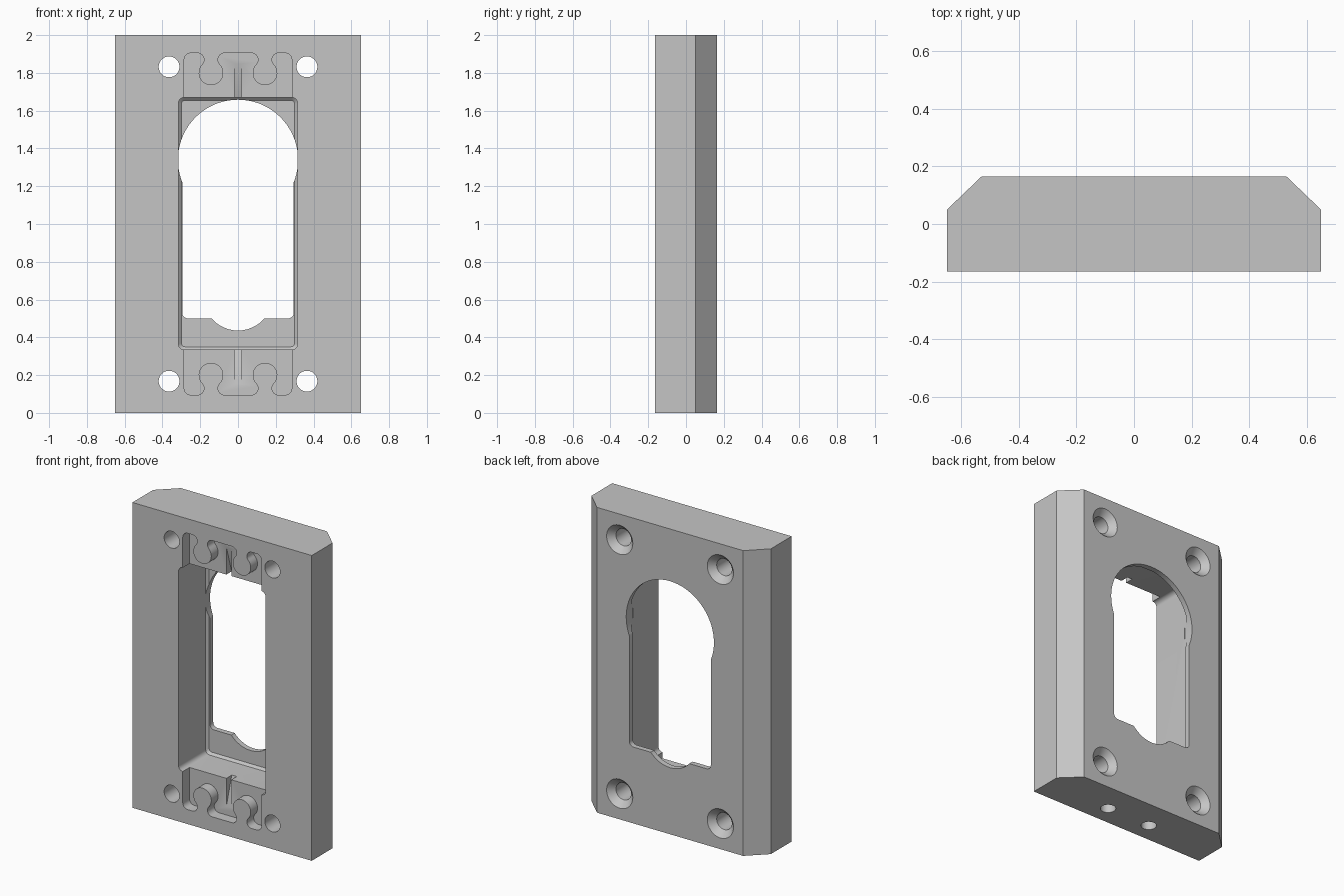
import bpy
import bmesh
from math import sin, cos, radians

if "Cube" in bpy.data.objects:
    bpy.data.objects.remove(bpy.data.objects["Cube"], do_unlink=True)

grey = bpy.data.materials.new("plain_grey")
grey.use_nodes = True
colour = (0.56, 0.56, 0.56, 1)
grey.diffuse_color = colour
grey.node_tree.nodes["Principled BSDF"].inputs["Base Color"].default_value = colour


def arc(cx, cz, r, a0, a1, n=12):
    """Points on an arc, angles in degrees."""
    steps = [radians(a0 + (a1 - a0) * i / n) for i in range(n + 1)]
    return [(cx + r * cos(a), cz + r * sin(a)) for a in steps]


def circle(cx, cz, r, n=48):
    return arc(cx, cz, r, 0, 360, n)[:-1]


def rounded_rect(hx, z0, z1, r):
    return (arc(hx - r, z1 - r, r, 0, 90, 6) + arc(r - hx, z1 - r, r, 90, 180, 6)
            + arc(r - hx, z0 + r, r, 180, 270, 6) + arc(hx - r, z0 + r, r, 270, 360, 6))


def loft(name, rings):
    """Closed solid through rings of 3D points."""
    bm = bmesh.new()
    loops = [[bm.verts.new(p) for p in ring] for ring in rings]
    for a, b in zip(loops, loops[1:]):
        for i in range(len(a)):
            j = (i + 1) % len(a)
            bm.faces.new((a[i], a[j], b[j], b[i]))
    bm.faces.new(loops[0])
    bm.faces.new(loops[-1])
    bmesh.ops.recalc_face_normals(bm, faces=bm.faces)
    mesh = bpy.data.meshes.new(name)
    bm.to_mesh(mesh)
    bm.free()
    mesh.materials.append(grey)
    ob = bpy.data.objects.new(name, mesh)
    bpy.context.collection.objects.link(ob)
    return ob


def along_y(name, *sections):
    """Loft of (y, xz outline) sections."""
    return loft(name, [[(x, y, z) for x, z in pts] for y, pts in sections])


def prism(name, pts, y0, y1):
    return along_y(name, (y0, pts), (y1, pts))


# Plate with chamfered back edges
half = [(0.65, -0.165), (0.65, 0.05), (0.53, 0.165)]
outline = half + [(-x, y) for x, y in reversed(half)]
plate = loft("mounting_plate", [[(x, y, z) for x, y in outline] for z in (0, 2)])

cutters = []

# Deep front pocket with a small bevel around its floor
wide = rounded_rect(0.315, 0.335, 1.67, 0.03)
narrow = rounded_rect(0.3, 0.35, 1.655, 0.02)
cutters.append(along_y("pocket", (-0.3, wide), (0.115, wide), (0.13, narrow)))

# Opening through the thin back wall
cutters.append(prism("round_opening", circle(0, 1.34, 0.318, 72), 0.1, 0.3))
cutters.append(prism("straight_opening", rounded_rect(0.295, 0.5, 1.4, 0.03), 0.1, 0.3))
cutters.append(prism("lower_opening", circle(0, 0.62, 0.184), 0.1, 0.3))

# Shallow recesses leaving two round hooks, with a ramped centre groove
side = ([(0.285, 1.6)] + arc(0.25, 1.87, 0.035, 0, 90, 6)
        + arc(0.215, 1.87, 0.035, 90, 224)
        + arc(0.143, 1.8, 0.065, 44, -224, 28)[1:-1]
        + arc(0.071, 1.87, 0.035, -44, 90))
recess = side + [(-x, z) for x, z in reversed(side)]
groove = [(-0.0185, 1.6), (-0.13, 1.6), (-0.13, 1.86), (-0.098, 1.86)]
for end, flip in (("upper", False), ("lower", True)):
    pts = [(x, 2 - z if flip else z) for x, z in recess]
    cutters.append(prism(end + "_recess", pts, -0.3, -0.095))
    cutters.append(loft(end + "_groove", [[(x, y, 2 - z if flip else z) for y, z in groove]
                                          for x in (-0.018, 0.018)]))

# Countersunk screw holes
for x in (-0.365, 0.365):
    for z in (0.168, 1.832):
        small, big = circle(x, z, 0.055), circle(x, z, 0.105)
        cutters.append(along_y("screw_hole", (-0.3, small), (0.125, small), (0.175, big)))

# Blind holes in the bottom edge
for cx in (-0.145, 0.175):
    ring = circle(cx, -0.035, 0.047)
    cutters.append(loft("bottom_hole", [[(x, y, z) for x, y in ring] for z in (-0.1, 0.22)]))

# Cut everything out of the plate
bpy.context.view_layer.objects.active = plate
for c in cutters:
    c.hide_render = True
    mod = plate.modifiers.new("cut", "BOOLEAN")
    mod.operation = "DIFFERENCE"
    mod.solver = "EXACT"
    mod.object = c
    bpy.ops.object.modifier_apply(modifier=mod.name)
    bpy.data.objects.remove(c, do_unlink=True)

bpy.ops.object.select_all(action="DESELECT")
plate.select_set(True)
bpy.ops.object.shade_smooth_by_angle(angle=radians(25))
